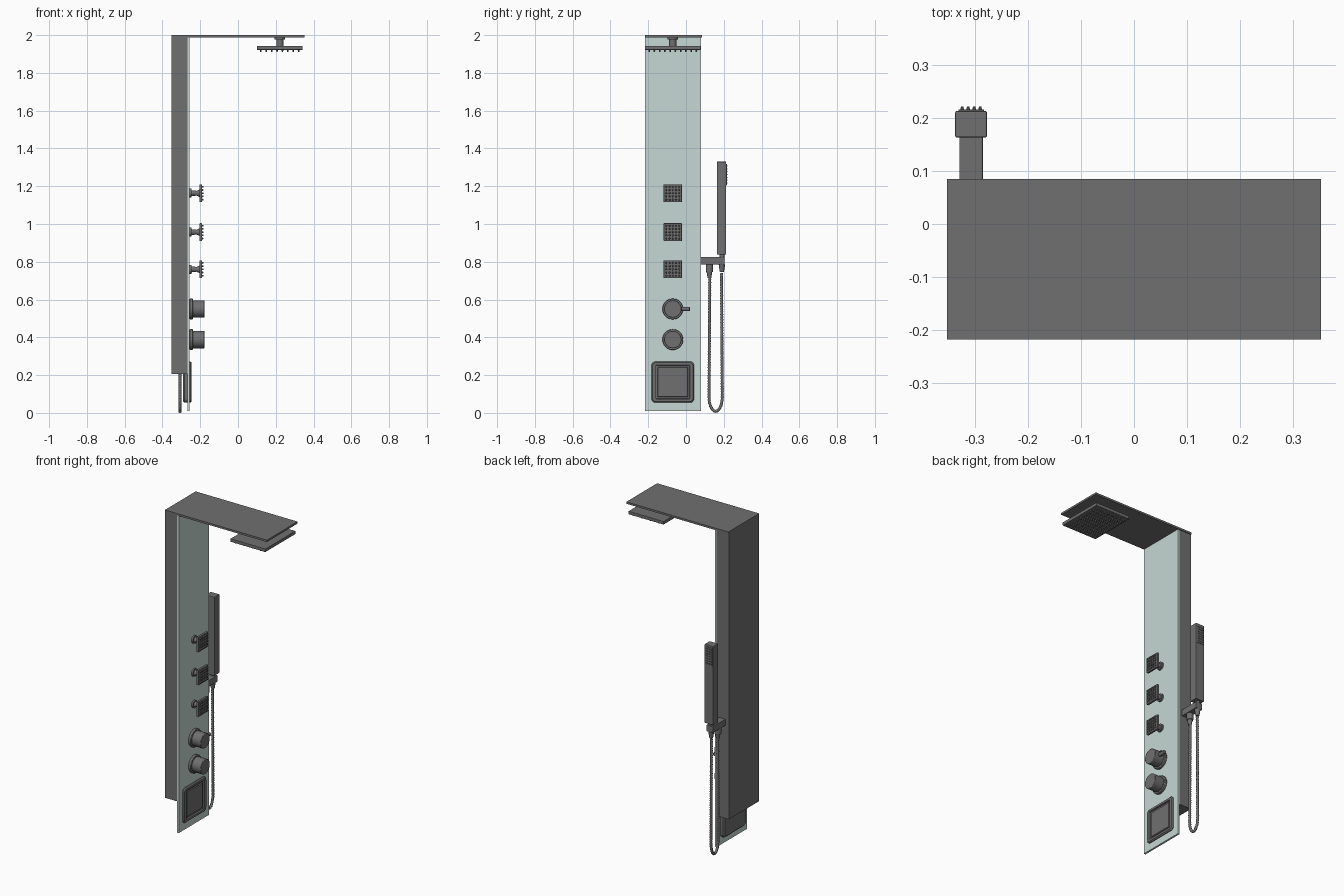
import bpy, math
from mathutils import Vector

cube = bpy.data.objects.get("Cube")
if cube:
    bpy.data.objects.remove(cube)


def material(name, rgb, rough=0.5):
    m = bpy.data.materials.new(name)
    m.use_nodes = True
    m.diffuse_color = (*rgb, 1)
    b = m.node_tree.nodes["Principled BSDF"]
    b.inputs["Base Color"].default_value = (*rgb, 1)
    b.inputs["Roughness"].default_value = rough
    return m


GREY = material("dark grey metal", (0.16, 0.16, 0.16))
GLASS = material("pale green glass", (0.57, 0.69, 0.66))


def finish(name, mat, bevel=0, smooth=False, segments=2):
    o = bpy.context.object
    o.name = name
    o.data.materials.append(mat)
    if bevel:
        mod = o.modifiers.new("Soft edges", "BEVEL")
        mod.width, mod.segments = bevel, segments
    if smooth:
        bpy.ops.object.shade_smooth_by_angle(angle=math.radians(35))
    return o


def box(name, lo, hi, mat=GREY, bevel=0):
    lo, hi = Vector(lo), Vector(hi)
    bpy.ops.mesh.primitive_cube_add(size=1, location=(lo + hi) / 2)
    bpy.context.object.scale = hi - lo
    bpy.ops.object.transform_apply(location=False, rotation=False, scale=True)
    return finish(name, mat, bevel)


def rod(name, start, end, r1, r2=None, bevel=0, sides=32):
    start, end = Vector(start), Vector(end)
    d = end - start
    bpy.ops.mesh.primitive_cone_add(
        vertices=sides, radius1=r1, radius2=r1 if r2 is None else r2,
        depth=d.length, location=(start + end) / 2,
        rotation=d.to_track_quat("Z", "Y").to_euler())
    return finish(name, GREY, bevel, smooth=True)


def nozzles(name, origin, u, v, nu, nv, out, radius):
    """Grid of small tapered nozzles, joined into one object."""
    origin, u, v, out = map(Vector, (origin, u, v, out))
    parts = []
    for i in range(nu):
        for j in range(nv):
            p = origin + u * (i / (nu - 1) - 0.5) + v * (j / (nv - 1) - 0.5)
            parts.append(rod(name, p, p + out, radius, radius * 0.65, sides=8))
    bpy.ops.object.select_all(action="DESELECT")
    for p in parts:
        p.select_set(True)
    bpy.context.view_layer.objects.active = parts[0]
    bpy.ops.object.join()


def rounded_rect(ry, rz, r, n=6):
    pts = []
    for k, (sy, sz) in enumerate([(1, 1), (-1, 1), (-1, -1), (1, -1)]):
        for i in range(n + 1):
            a = math.pi / 2 * (k + i / n)
            pts.append((sy * (ry - r) + r * math.cos(a), sz * (rz - r) + r * math.sin(a)))
    return pts


# Column, glass front and overhead shelf
box("wall_column", (-0.352, -0.218, 0.205), (-0.268, 0.08, 1.988))
box("glass_panel", (-0.268, -0.218, 0.01), (-0.256, 0.08, 1.988), GLASS)
box("overhead_shelf", (-0.352, -0.218, 1.988), (0.352, 0.085, 2.0))

# Rain head hung below the shelf
MID = -0.07
box("rain_head", (0.1, -0.218, 1.922), (0.342, 0.078, 1.942), bevel=0.002)
rod("rain_head_flange", (0.222, MID, 1.978), (0.222, MID, 1.988), 0.028)
rod("rain_head_stem", (0.222, MID, 1.942), (0.222, MID, 1.98), 0.019)
nozzles("rain_head_nozzles", (0.221, MID, 1.922), (0.2, 0, 0), (0, 0.25, 0),
        8, 10, (0, 0, -0.012), 0.005)

# Three body jets
for n, z in enumerate((1.163, 0.957, 0.76), 1):
    rod(f"jet_{n}_collar", (-0.256, MID, z), (-0.246, MID, z), 0.024)
    rod(f"jet_{n}_stem", (-0.25, MID, z), (-0.222, MID, z), 0.016, 0.013)
    rod(f"jet_{n}_neck", (-0.226, MID, z), (-0.203, MID, z), 0.01, 0.02)
    box(f"jet_{n}_plate", (-0.204, MID - 0.048, z - 0.047),
        (-0.19, MID + 0.048, z + 0.047), bevel=0.002)
    nozzles(f"jet_{n}_nozzles", (-0.19, MID, z), (0, 0.068, 0), (0, 0, 0.068),
            5, 5, (0.008, 0, 0), 0.005)

# Two control knobs, the upper one with a lever
for name, z in (("mixer", 0.55), ("diverter", 0.388)):
    rod(f"{name}_base", (-0.256, MID, z), (-0.239, MID, z), 0.055, bevel=0.003)
    rod(f"{name}_knob", (-0.24, MID, z), (-0.177, MID, z), 0.046, bevel=0.003)
rod("mixer_lever", (-0.21, MID, 0.55), (-0.21, 0.02, 0.55), 0.011, bevel=0.002)

# Waterfall spout: rounded body with a recessed centre, lofted in rings
CY, CZ = MID, 0.163
rings = [(-0.292, 0.104, 0.1, 0.016), (-0.284, 0.113, 0.109, 0.022),
         (-0.252, 0.113, 0.109, 0.022), (-0.245, 0.107, 0.103, 0.018),
         (-0.245, 0.09, 0.09, 0.003), (-0.254, 0.088, 0.088, 0.003),
         (-0.254, 0.08, 0.08, 0.003), (-0.249, 0.077, 0.077, 0.003)]
verts = [(x, CY + y, CZ + z) for x, ry, rz, r in rings for y, z in rounded_rect(ry, rz, r)]
N = len(verts) // len(rings)
faces = [(k * N + i, k * N + (i + 1) % N, (k + 1) * N + (i + 1) % N, (k + 1) * N + i)
         for k in range(len(rings) - 1) for i in range(N)]
faces += [tuple(reversed(range(N))), tuple(range(len(verts) - N, len(verts)))]
mesh = bpy.data.meshes.new("waterfall_spout")
mesh.from_pydata(verts, [], faces)
spout = bpy.data.objects.new("waterfall_spout", mesh)
bpy.context.collection.objects.link(spout)
bpy.ops.object.select_all(action="DESELECT")
spout.select_set(True)
bpy.context.view_layer.objects.active = spout
finish("waterfall_spout", GREY, smooth=True)

# Hand shower and its holder on the side of the column
HX, Y1, Y2 = -0.307, 0.124, 0.19
box("holder_arm", (HX - 0.022, 0.08, 0.785), (HX + 0.022, 0.205, 0.825), bevel=0.002)
rod("holder_socket", (HX, Y2, 0.82), (HX, Y2, 0.845), 0.013)
box("hand_shower", (HX - 0.03, 0.163, 0.838), (HX + 0.03, 0.213, 1.33), bevel=0.003)
box("hand_shower_face", (HX - 0.024, 0.212, 1.205), (HX + 0.024, 0.216, 1.318), bevel=0.001)
nozzles("hand_shower_nozzles", (HX, 0.216, 1.262), (0.034, 0, 0), (0, 0, 0.09),
        4, 7, (0, 0.005, 0), 0.0035)

# Hose nuts
rod("outlet_nut", (HX, Y1, 0.745), (HX, Y1, 0.786), 0.019, bevel=0.002)
rod("outlet_sleeve", (HX, Y1, 0.715), (HX, Y1, 0.746), 0.01, 0.015)
rod("hand_shower_nut", (HX, Y2, 0.745), (HX, Y2, 0.786), 0.011, 0.017)

# Ribbed hose hanging in a loop
BOTTOM, RAD, STEP = 0.009, (Y2 - Y1) / 2 + 0.002, 0.007
mid = (Y1 + Y2) / 2
low = BOTTOM + 0.075
path = []
legs = int((0.74 - low) / STEP)
for i in range(legs):
    t = i / legs
    path.append((mid - RAD + 0.004 * (1 - t), 0.74 + (low - 0.74) * t))
for i in range(29):
    a = math.pi * (1 + i / 28)
    path.append((mid + RAD * math.cos(a), low + 0.075 * math.sin(a)))
path += [(2 * mid - y, z) for y, z in reversed(path[:legs])]
curve = bpy.data.curves.new("hose", "CURVE")
curve.dimensions = "3D"
curve.bevel_depth, curve.bevel_resolution = 0.009, 3
curve.use_fill_caps = True
spline = curve.splines.new("POLY")
spline.points.add(len(path) - 1)
for i, (pt, (y, z)) in enumerate(zip(spline.points, path)):
    pt.co = (HX, y, z, 1)
    pt.radius = 1.0 if i % 2 else 0.75
curve.materials.append(GREY)
hose = bpy.data.objects.new("hose", curve)
bpy.context.collection.objects.link(hose)
